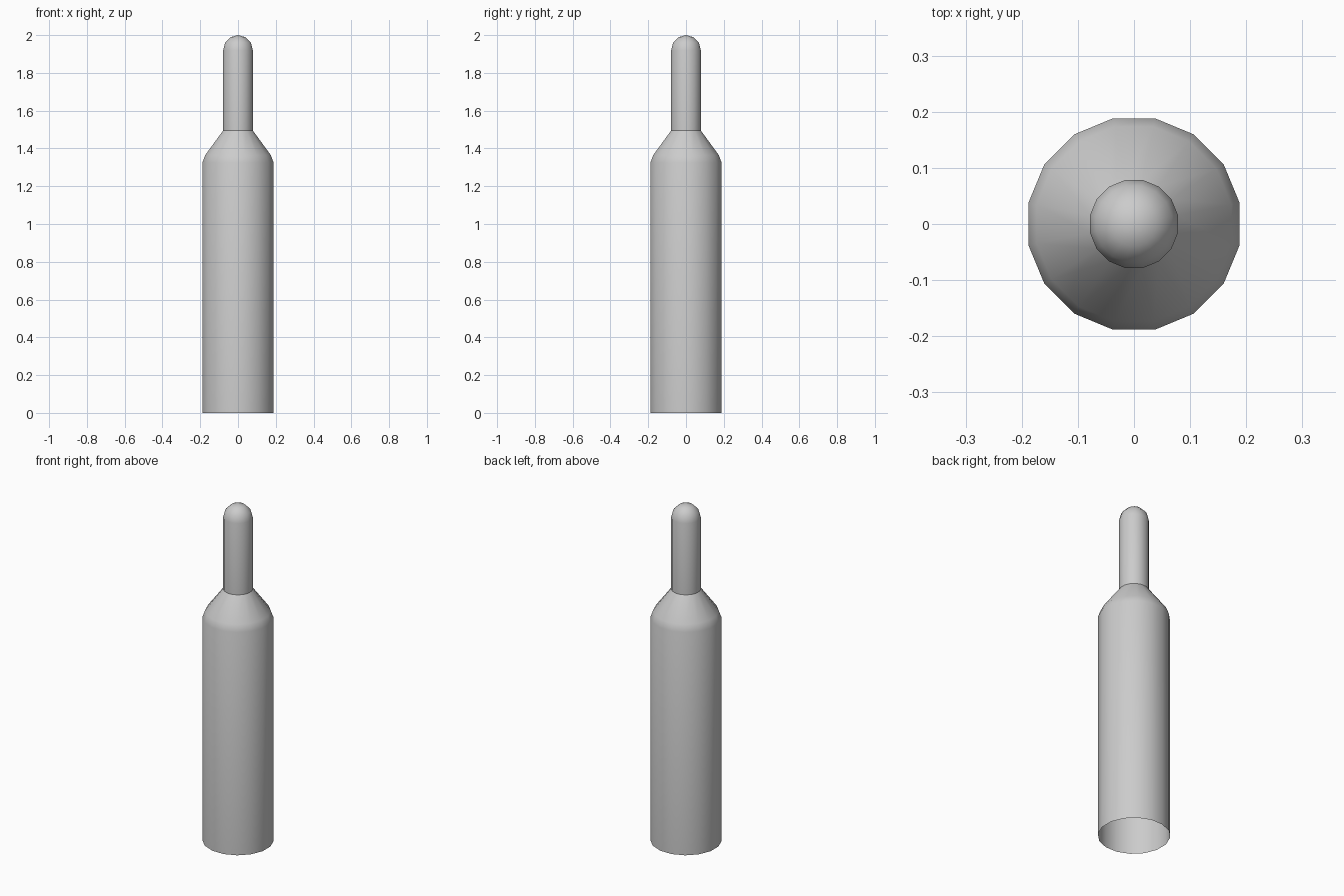
import bpy, bmesh
from math import sin, cos, pi, radians

if "Cube" in bpy.data.objects:
    bpy.data.objects.remove(bpy.data.objects["Cube"])

SIDES = 16


def lathe(name, profile):
    """Spin a (radius, z) profile around z; a zero radius closes to a point."""
    bm = bmesh.new()
    rings = []
    for r, z in profile:
        if r == 0:
            rings.append([bm.verts.new((0, 0, z))] * SIDES)
        else:
            angles = [(i + 0.5) * 2 * pi / SIDES for i in range(SIDES)]
            rings.append([bm.verts.new((r * cos(a), r * sin(a), z)) for a in angles])
    for low, high in zip(rings, rings[1:]):
        for i in range(SIDES):
            j = (i + 1) % SIDES
            corners = [low[i], low[j], high[j], high[i]]
            bm.faces.new(list(dict.fromkeys(corners)))
    mesh = bpy.data.meshes.new(name)
    bm.to_mesh(mesh)
    bm.free()
    obj = bpy.data.objects.new(name, mesh)
    bpy.context.collection.objects.link(obj)
    bpy.ops.object.select_all(action='DESELECT')
    obj.select_set(True)
    bpy.context.view_layer.objects.active = obj
    bpy.ops.object.shade_smooth_by_angle(angle=radians(34))
    return obj


# Body: open-bottomed tube with a rounded shoulder tapering to the neck
R, NECK = 0.192, 0.08
lathe("body", [(R, 0), (R, 1.325), (0.177, 1.365), (NECK, 1.495)])

# Neck: narrow tube ending in a hemispherical tip
dome = [(NECK * cos(a), 2 - NECK + NECK * sin(a)) for a in (0, pi / 6, pi / 3)]
lathe("neck", [(NECK, 1.495)] + dome + [(0, 2)])
